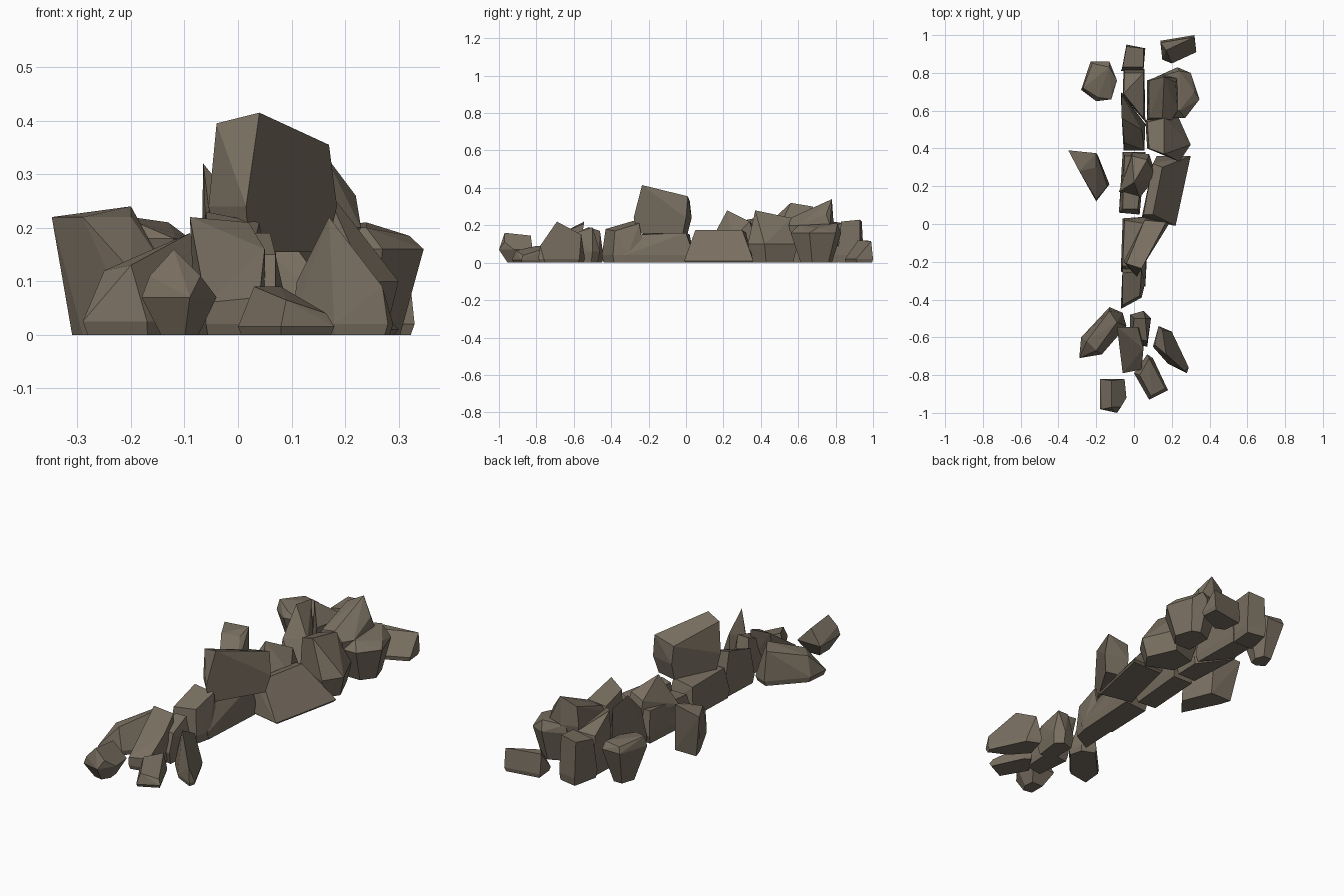
import bpy, bmesh
from mathutils import Vector

stone = bpy.data.materials.new("grey_brown_stone")
stone.diffuse_color = (0.19, 0.158, 0.118, 1)


def rock(name, outline, crown, z0=0.0, belly=0.04, foot=0.93):
    """Faceted boulder: shrunken foot, widest belly outline, and a few crown corners, hulled."""
    n = len(outline)
    c = Vector((sum(p[0] for p in outline) / n, sum(p[1] for p in outline) / n))
    bm = bmesh.new()
    for p in outline:
        q = c + (Vector(p) - c) * foot
        bm.verts.new((q.x, q.y, z0))
        bm.verts.new((p[0], p[1], belly))
    for p in crown:
        bm.verts.new(p)
    res = bmesh.ops.convex_hull(bm, input=bm.verts[:])
    loose = {g for g in res["geom_interior"] + res["geom_unused"] if isinstance(g, bmesh.types.BMVert)}
    bmesh.ops.delete(bm, geom=list(loose), context='VERTS')
    bmesh.ops.dissolve_limit(bm, angle_limit=0.12, verts=bm.verts[:], edges=bm.edges[:])
    bmesh.ops.recalc_face_normals(bm, faces=bm.faces[:])
    me = bpy.data.meshes.new(name)
    bm.to_mesh(me)
    bm.free()
    me.materials.append(stone)
    bpy.context.collection.objects.link(bpy.data.objects.new(name, me))


# Central spine of stones, from back to front
rock("spine_back_end", [(-.04, .95), (.06, .93), (.05, .81), (-.07, .81)],
     [(-.04, .94, .22), (.05, .93, .23), (.05, .83, .22), (-.06, .83, .2)])
rock("spine_back", [(-.055, .82), (.055, .82), (.06, .54), (-.06, .68)],
     [(-.055, .69, .29), (.05, .56, .23), (-.05, .8, .2), (.05, .8, .2)])
rock("spine_back_wedge", [(-.07, .70), (.06, .53), (.055, .39), (-.055, .39)],
     [(-.065, .68, .3), (-.065, .56, .32), (-.05, .43, .2), (.04, .5, .19)])
rock("spine_middle", [(-.08, .06), (-.06, .38), (.06, .38), (.03, .05)],
     [(-.06, .08, .14), (-.05, .36, .16), (.05, .36, .16), (.02, .08, .14)])
rock("spine_under_capstone", [(-.06, .03), (.08, .04), (.06, -.33), (-.07, -.25)],
     [(-.05, .02, .15), (.07, .0, .16), (.03, -.24, .15), (-.06, -.22, .16)])
rock("spine_front", [(-.07, -.45), (.04, -.39), (.06, -.31), (.04, -.22), (-.06, -.22)],
     [(-.06, -.26, .23), (.04, -.25, .21), (-.06, -.43, .18), (.03, -.38, .17)])

# Stones resting on the spine
rock("capstone", [(-.055, -.2), (.015, -.28), (.185, 0), (.06, .03)],
     [(-.04, -.21, .395), (.04, -.235, .415), (.17, .01, .355), (.055, .02, .33)],
     z0=.155, belly=.24, foot=.85)
rock("peaked_stone", [(-.08, .17), (-.01, .38), (.08, .37), (.12, .25), (.03, .14)],
     [(.0, .22, .28), (.07, .34, .22), (-.01, .36, .2)], z0=.09, belly=.13)
rock("leaning_slab", [(.07, .76), (.15, .79), (.23, .77), (.23, .6), (.2, .55), (.07, .55)],
     [(.08, .76, .3), (.16, .78, .34), (.15, .56, .24), (.08, .56, .23), (.22, .75, .26)],
     z0=.15, belly=.2)

# Right-hand flank
rock("back_right_block", [(.14, .97), (.32, 1.0), (.33, .91), (.2, .85), (.15, .87)],
     [(.14, .96, .12), (.32, .99, .115), (.17, .92, .12)], belly=.02)
rock("right_boulder", [(.23, .83), (.3, .8), (.347, .66), (.27, .56), (.12, .56), (.12, .78)],
     [(.13, .78, .2), (.24, .81, .21), (.32, .7, .185), (.24, .6, .2), (.13, .6, .2)],
     belly=.16, foot=.62)
rock("right_shoulder", [(.06, .55), (.22, .6), (.3, .42), (.24, .33), (.07, .4)],
     [(.07, .54, .22), (.16, .37, .28), (.16, .56, .24), (.08, .4, .25)], belly=.1, foot=.8)
rock("right_wedge", [(.04, .03), (.22, -.01), (.3, .36), (.12, .36)],
     [(.05, .05, .16), (.1, .05, .175), (.15, .3, .175), (.1, .32, .16)], belly=.01)

# Left-hand outliers
rock("back_left_boulder", [(-.23, .86), (-.13, .86), (-.09, .76), (-.12, .66), (-.2, .65), (-.28, .71)],
     [(-.22, .85, .21), (-.13, .83, .21), (-.12, .7, .19), (-.19, .67, .21), (-.27, .72, .23)],
     belly=.18, foot=.45)
rock("left_shard", [(-.31, .36), (-.19, .36), (-.13, .21), (-.2, .12), (-.29, .3)],
     [(-.348, .39, .22), (-.2, .375, .24), (-.29, .28, .22), (-.2, .3, .22), (-.14, .2, .13), (-.2, .13, .12)],
     belly=.02, foot=1)

# Front cluster
rock("front_left_boulder", [(-.29, -.71), (-.17, -.69), (-.04, -.54), (-.06, -.47), (-.13, -.44), (-.28, -.6)],
     [(-.09, -.52, .19), (-.13, -.46, .17), (-.25, -.62, .12), (-.2, -.67, .13)], belly=.025)
rock("front_slab", [(-.08, -.6), (-.06, -.79), (.04, -.77), (.05, -.58)],
     [(-.09, -.545, .22), (.02, -.545, .21), (.05, -.66, .16), (-.06, -.79, .06), (.04, -.77, .07)],
     belly=.02)
rock("front_inner_stone", [(-.02, -.63), (.07, -.65), (.09, -.5), (.05, -.46), (-.02, -.48)],
     [(.0, -.5, .19), (.06, -.5, .19), (.07, -.62, .15), (-.01, -.6, .15)], belly=.06, foot=.85)
rock("front_right_shard", [(.1, -.65), (.13, -.54), (.2, -.57), (.29, -.76), (.28, -.79), (.18, -.74)],
     [(.17, -.69, .22), (.15, -.56, .15), (.27, -.78, .09), (.11, -.64, .1)], belly=.02)
rock("front_low_wedge", [(0, -.79), (.07, -.69), (.1, -.71), (.18, -.88), (.08, -.93)],
     [(.03, -.8, .09), (.08, -.71, .09), (.09, -.91, .065), (.165, -.87, .04)], belly=.015)
rock("front_tip_stone", [(-.18, -.82), (-.18, -.98), (-.09, -1.0), (-.04, -.92), (-.05, -.82)],
     [(-.12, -.97, .16), (-.12, -.83, .145), (-.165, -.98, .11), (-.07, -.97, .11)], belly=.07, foot=.5)
